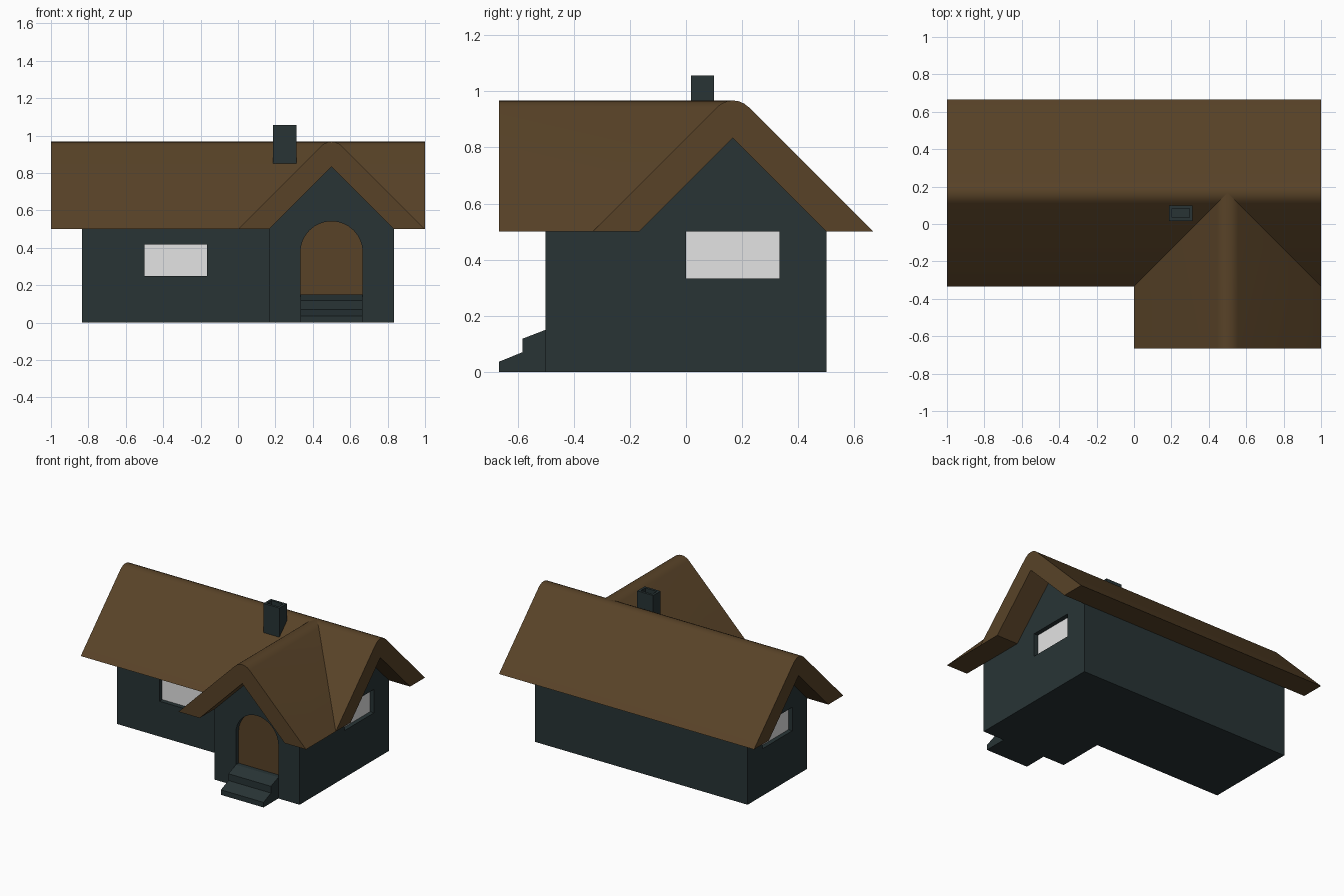
import bpy, bmesh, math

if "Cube" in bpy.data.objects:
    bpy.data.objects.remove(bpy.data.objects["Cube"])

def material(name, rgb):
    m = bpy.data.materials.new(name)
    m.diffuse_color = (*rgb, 1)
    m.use_nodes = True
    m.node_tree.nodes["Principled BSDF"].inputs["Base Color"].default_value = m.diffuse_color
    return m

WALL = material("dark slate", (0.021, 0.034, 0.036))
BROWN = material("brown", (0.098, 0.055, 0.0205))
GLASS = material("pale glass", (0.77, 0.77, 0.77))
T = 1 / 6          # layout module
D = 0.033          # depth of window and door recesses

def loft(name, ring_a, ring_b, mat, cap_b=True):
    """Solid between two matching rings of points."""
    bm = bmesh.new()
    a = [bm.verts.new(p) for p in ring_a]
    b = [bm.verts.new(p) for p in ring_b]
    n = len(a)
    for i in range(n):
        j = (i + 1) % n
        bm.faces.new((a[i], a[j], b[j], b[i]))
    bm.faces.new(a[::-1])
    if cap_b:
        bm.faces.new(b)
    bmesh.ops.recalc_face_normals(bm, faces=bm.faces)
    me = bpy.data.meshes.new(name)
    bm.to_mesh(me)
    bm.free()
    me.materials.append(mat)
    ob = bpy.data.objects.new(name, me)
    bpy.context.collection.objects.link(ob)
    return ob

def along_x(name, pts, x0, x1, mat):
    return loft(name, [(x0, y, z) for y, z in pts], [(x1, y, z) for y, z in pts], mat)

def along_y(name, pts, y0, y1, mat):
    return loft(name, [(x, y0, z) for x, z in pts], [(x, y1, z) for x, z in pts], mat)

def rect(u0, u1, z0, z1):
    return [(u0, z0), (u1, z0), (u1, z1), (u0, z1)]

def cut(target, cutter):
    cutter.hide_render = True
    bpy.context.view_layer.objects.active = target
    mod = target.modifiers.new("recess", 'BOOLEAN')
    mod.operation = 'DIFFERENCE'
    mod.solver = 'EXACT'
    mod.object = cutter
    bpy.ops.object.modifier_apply(modifier=mod.name)
    bpy.data.objects.remove(cutter)

# Shared gable profiles, centred on the ridge
wall_prof = [(-2*T, 0), (2*T, 0), (2*T, .5), (0, .5 + 2*T), (-2*T, .5)]
r = 0.056 * math.sqrt(2)
zc = 1 - 2 * 0.056
arc = [(r * math.cos(math.radians(45 + 15*i)), zc + r * math.sin(math.radians(45 + 15*i)))
       for i in range(7)]
roof_prof = [(.5, .5)] + arc + [(-.5, .5), (-2*T, .5), (0, .5 + 2*T), (2*T, .5)]

# Main hall along x, front wing along y mitred into it
def wing(name, prof, y0, mat, cap):
    return loft(name, [(u + .5, y0, z) for u, z in prof],
                [(u + .5, T - abs(u), z) for u, z in prof], mat, cap)

main_walls = along_x("main_walls", [(u + T, z) for u, z in wall_prof], -5*T, 5*T, WALL)
wing_walls = wing("wing_walls", wall_prof, -.5, WALL, True)
main_roof = along_x("main_roof", [(u + T, z) for u, z in roof_prof], -1, 1, BROWN)
wing_roof = wing("wing_roof", roof_prof, -4*T, BROWN, False)

# Recessed windows: both gable ends and the front wall
side = rect(0, 2*T, 2*T, .4995)
for label, s in (("left", -1), ("right", 1)):
    cut(main_walls, along_x("cutter", side, s * (5*T - D), s * (5*T + .1), WALL))
    along_x(label + "_window", side, s * (5*T - D - .004), s * (5*T - D + .002), GLASS)
front = rect(-.5, -T, .25, 2.5*T)
cut(main_walls, along_y("cutter", front, -T - .1, -T + D, WALL))
along_y("front_window", front, -T + D - .002, -T + D + .004, GLASS)

# Arched door
door = [(2*T, .15), (4*T, .15)] + [
    (.5 + T * math.cos(math.pi * i / 16), .375 + T * math.sin(math.pi * i / 16)) for i in range(17)]
cut(wing_walls, along_y("cutter", door, -.6, -.5 + D, WALL))
along_y("door", door, -.5 + D - .002, -.5 + D + .004, BROWN)

# Two front steps with sloping treads
along_x("steps", [(-.5, 0), (-4*T, 0), (-4*T, .036), (-3.5*T, .07), (-3.5*T, .118), (-.5, .15)],
        2*T, 4*T, WALL)

# Hollow chimney
chimney = along_x("chimney", rect(.017, .1, .8, 1.057), .1875, .3125, WALL)
cut(chimney, along_x("cutter", rect(.034, .083, 1.015, 1.1), .2045, .2955, WALL))

# Soft ridges
for ob in (main_roof, wing_roof):
    bpy.ops.object.select_all(action='DESELECT')
    ob.select_set(True)
    bpy.context.view_layer.objects.active = ob
    bpy.ops.object.shade_smooth_by_angle(angle=math.radians(30))
